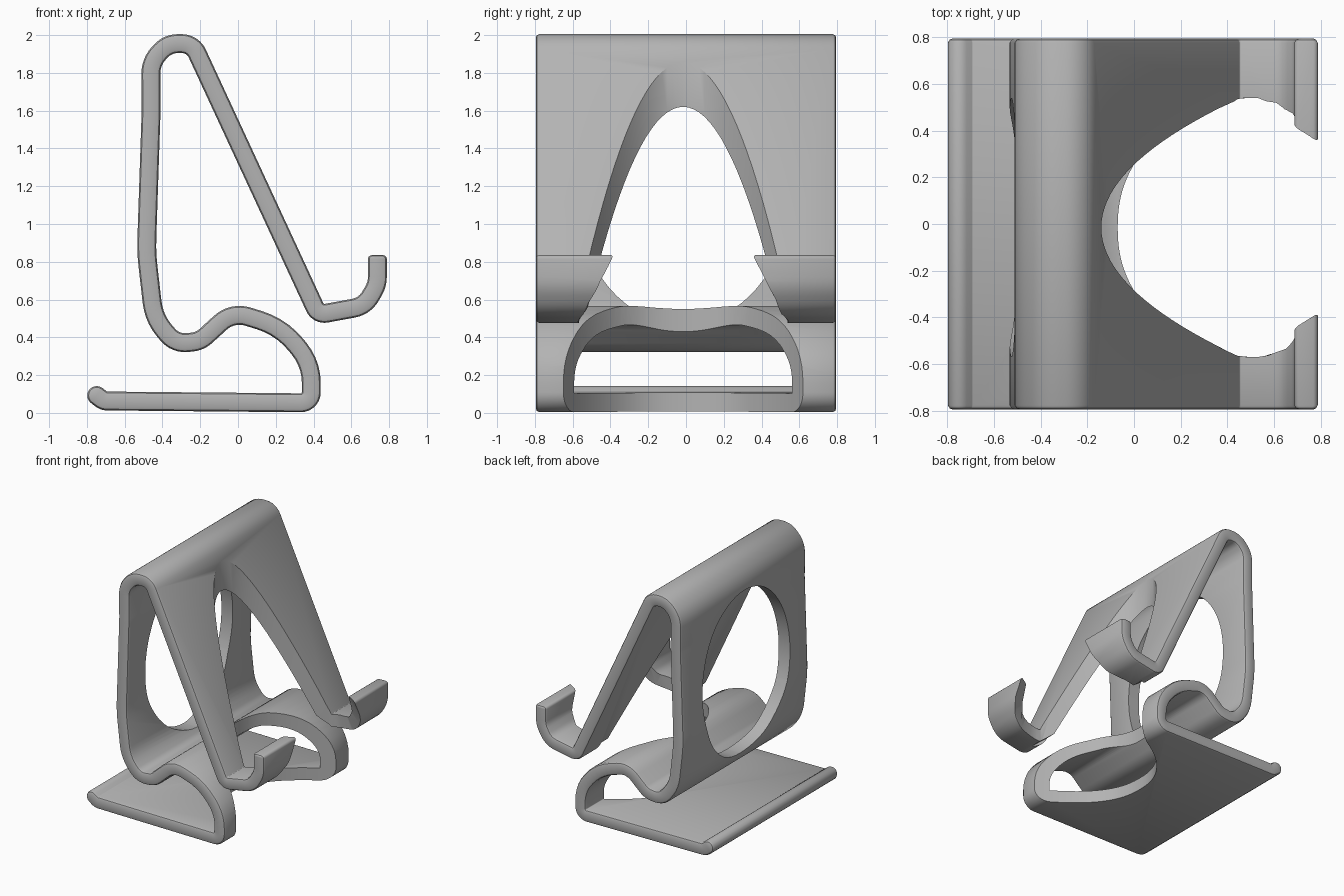
import bpy, bmesh, math
from mathutils import Vector

if "Cube" in bpy.data.objects:
    bpy.data.objects.remove(bpy.data.objects["Cube"])

H = 0.05          # half thickness of the bent sheet
HALF_Y = 0.795    # half width of the stand
CY = -0.015       # holes sit slightly off centre

# Centre line of the sheet: x, z, bend radius
PATH = [(-.748, .092, 0), (-.71, .063, .055), (.388, .053, .056), (.388, .26, 1), (.23, .455, 1),
        (-.03, .535, .15), (-.2, .38, .12), (-.33, .365, .15), (-.445, .5, .3), (-.485, .85, 1),
        (-.46, 1.6, 1), (-.462, 1.86, .2), (-.37, 1.955, .12), (-.24, 1.955, .09),
        (.425, .52, .056), (.67, .565, .13), (.738, .68, .15), (.738, .815, 0)]


def rounded_path(ctrl):
    """Replace each corner by an arc; return points and tangents."""
    pts = [Vector(c[:2]) for c in ctrl]
    out = [(pts[0], (pts[1] - pts[0]).normalized())]
    for i in range(1, len(pts) - 1):
        a, b = pts[i - 1] - pts[i], pts[i + 1] - pts[i]
        d0, d1 = -a.normalized(), b.normalized()
        turn = math.atan2(d0.x * d1.y - d0.y * d1.x, d0.dot(d1))
        k = math.tan(abs(turn) / 2)
        t = min(ctrl[i][2] * k, a.length * .49, b.length * .49)
        r = t / k
        side = Vector((-d0.y, d0.x)) * math.copysign(1, turn)
        start = pts[i] - d0 * t
        centre = start + side * r
        n = max(3, math.ceil(abs(turn) / math.radians(8)))
        for j in range(n + 1):
            ang = turn * j / n
            c, s = math.cos(ang), math.sin(ang)
            rel = start - centre
            out.append((centre + Vector((rel.x * c - rel.y * s, rel.x * s + rel.y * c)),
                        Vector((d0.x * c - d0.y * s, d0.x * s + d0.y * c))))
    out.append((pts[-1], (pts[-1] - pts[-2]).normalized()))
    return out


def stations(inset):
    """Left and right outline points, with a round start and a softly rounded tip."""
    line = rounded_path(PATH)
    h = H - inset
    rows = []
    for j in range(6):
        a = math.radians(85 - 17 * j)
        p, d = line[0]
        rows.append((p - d * h * math.sin(a), d, h * math.cos(a)))
    rows += [(p, d, h) for p, d in line[1:]]
    p, d = line[-1]
    for j in range(1, 5):
        a = math.radians(22 * j)
        rows.append((p + d * (.02 - inset * .6) * math.sin(a), d, h - .02 * (1 - math.cos(a))))
    return [(p + Vector((-d.y, d.x)) * w, p - Vector((-d.y, d.x)) * w) for p, d, w in rows]


def finish(bm, name):
    bmesh.ops.recalc_face_normals(bm, faces=bm.faces)
    me = bpy.data.meshes.new(name)
    bm.to_mesh(me)
    bm.free()
    ob = bpy.data.objects.new(name, me)
    bpy.context.collection.objects.link(ob)
    return ob


def bent_sheet():
    """Sheet swept across y, with softened side edges."""
    bm = bmesh.new()
    layers = [(-HALF_Y, .018), (-HALF_Y + .005, .007), (-HALF_Y + .018, 0)]
    layers += [(-y, i) for y, i in reversed(layers)]
    rings, rows = [], []
    for y, inset in layers:
        row = [[bm.verts.new((q.x, y, q.y)) for q in pair] for pair in stations(inset)]
        rows.append(row)
        rings.append([r[0] for r in row] + [r[1] for r in reversed(row)])
    for a, b in zip(rings, rings[1:]):
        for i in range(len(a)):
            j = (i + 1) % len(a)
            bm.faces.new((a[i], a[j], b[j], b[i]))
    for row in (rows[0], rows[-1]):
        for p, q in zip(row, row[1:]):
            bm.faces.new((p[0], q[0], q[1], p[1]))
    return finish(bm, "bent_stand")


def cutter(name, rows):
    """Tube from rows of (x0, z0, x1, z1, half width)."""
    bm = bmesh.new()
    rings = [[bm.verts.new(c) for c in ((x0, CY - w, z0), (x0, CY + w, z0),
                                        (x1, CY + w, z1), (x1, CY - w, z1))]
             for x0, z0, x1, z1, w in rows]
    for a, b in zip(rings, rings[1:]):
        for i in range(4):
            j = (i + 1) % 4
            bm.faces.new((a[i], a[j], b[j], b[i]))
    bm.faces.new(rings[0])
    bm.faces.new(rings[-1])
    ob = finish(bm, name)
    ob.hide_render = True
    return ob


# Arched opening in the sloping panel, continuing between the two hooks
rows = []
for i in range(19):
    x = -.14 + .5 * (i / 18) ** 2
    top = 1.87 - 2.157 * (x + .153)
    rows.append((x, top - .36, x, top + .12, max(.004, .72 * math.sqrt(x + .14))))
rows += [(.43, .4, .45, .7, .55), (.5, .4, .48, .69, .556), (.56, .4, .52, .68, .555),
         (.69, .43, .57, .69, .535), (.8, .545, .62, .745, .49), (.84, .63, .63, .89, .44),
         (.89, .70, .70, .945, .37), (.95, .78, .74, 1.0, .33)]
panel_cut = cutter("panel_opening", rows)

# Oval opening in the upright back
rows = []
for i in range(33):
    a = math.pi * i / 32
    z = 1.13 - .66 * math.cos(a)
    rows.append((-.62, z, -.28, z, max(.004, .555 * math.sin(a))))
back_cut = cutter("back_opening", rows)

# Opening through the wave, the front bend and the base
rows = []
for i in range(21):
    t = 1.1 * (i / 20) ** 2
    x = -.07 + .5 * t
    hi = .64 if x < .25 else .64 - (x - .25) * .8
    rows.append((x, -.1, x, hi, max(.004, .63 * t ** .43)))
base_cut = cutter("base_opening", rows)

stand = bent_sheet()
bpy.context.view_layer.objects.active = stand
stand.select_set(True)
for cut in (panel_cut, back_cut, base_cut):
    m = stand.modifiers.new(cut.name, "BOOLEAN")
    m.operation, m.solver, m.object = "DIFFERENCE", "EXACT", cut
    bpy.ops.object.modifier_apply(modifier=m.name)
    bpy.data.objects.remove(cut)

# Single grey finish
grey = bpy.data.materials.new("plain_grey")
grey.diffuse_color = (.45, .45, .45, 1)
grey.use_nodes = True
grey.node_tree.nodes["Principled BSDF"].inputs["Base Color"].default_value = grey.diffuse_color
stand.data.materials.clear()
stand.data.materials.append(grey)
bpy.ops.object.shade_smooth_by_angle(angle=math.radians(30))
